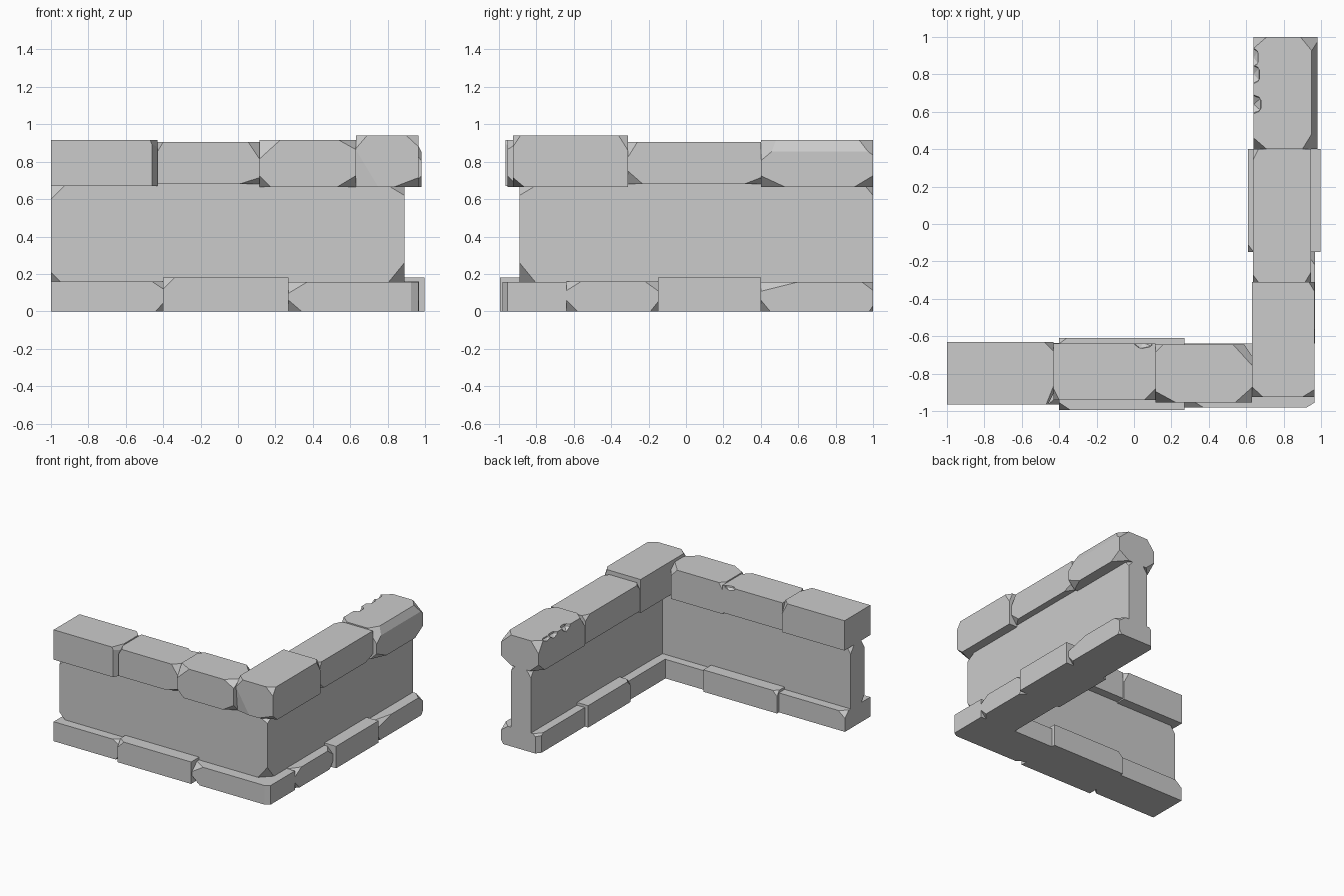
import bpy, bmesh
from mathutils import Vector, Matrix

if "Cube" in bpy.data.objects:
    bpy.data.objects.remove(bpy.data.objects["Cube"])


def finish(bm, name):
    bmesh.ops.recalc_face_normals(bm, faces=bm.faces)
    me = bpy.data.meshes.new(name)
    bm.to_mesh(me)
    bm.free()
    ob = bpy.data.objects.new(name, me)
    bpy.context.collection.objects.link(ob)
    return ob


def chip(bm, lo, hi, corner, *d):
    """Slice off one corner ('+-+') or edge ('0' = axis of that edge)."""
    s = [{'+': 1, '-': -1, '0': 0}[c] for c in corner]
    co = Vector([hi[i] if s[i] > 0 else lo[i] for i in range(3)])
    no = Vector([s[i] / d[i] if s[i] else 0 for i in range(3)])
    k = next(i for i in range(3) if s[i])
    co[k] -= s[k] * d[k]
    bmesh.ops.bisect_plane(bm, geom=bm.verts[:] + bm.edges[:] + bm.faces[:],
                           plane_co=co, plane_no=no, clear_outer=True)
    bmesh.ops.holes_fill(bm, edges=[e for e in bm.edges if e.is_boundary], sides=0)


def block(name, x, y, z, *chips):
    lo, hi = Vector((x[0], y[0], z[0])), Vector((x[1], y[1], z[1]))
    bm = bmesh.new()
    bmesh.ops.create_cube(bm, size=1, matrix=Matrix.Translation((lo + hi) / 2)
                          @ Matrix.Diagonal((*(hi - lo), 1)))
    for c in chips:
        chip(bm, lo, hi, *c)
    return finish(bm, name)


def notch(ob, co, size):
    """Bite a faceted gouge out of a block edge."""
    bm = bmesh.new()
    bmesh.ops.create_icosphere(bm, subdivisions=1, radius=1,
                               matrix=Matrix.Translation(co) @ Matrix.Diagonal((*size, 1)))
    cutter = finish(bm, "notch_cutter")
    cutter.hide_render = True
    cutter.hide_viewport = True
    m = ob.modifiers.new("notch", 'BOOLEAN')
    m.operation, m.solver, m.object = 'DIFFERENCE', 'EXACT', cutter


# L-shaped wall panel
bm = bmesh.new()
outline = [(-1, -.89), (.89, -.89), (.89, 1), (.71, 1), (.71, -.71), (-1, -.71)]
face = bm.faces.new([bm.verts.new((x, y, .15)) for x, y in outline])
top = bmesh.ops.extrude_face_region(bm, geom=[face])
bmesh.ops.translate(bm, vec=(0, 0, .53),
                    verts=[v for v in top["geom"] if isinstance(v, bmesh.types.BMVert)])
lo, hi = (-1, -.89, .15), (.89, 1, .68)
for c in [("+--", .09, .09, .11), ("+-+", .1, .1, .06), ("--+", .08, .05, .08),
          ("---", .06, .05, .06), ("+++", .05, .05, .06)]:
    chip(bm, lo, hi, *c)
chip(bm, (-1, -.89, .15), (.89, -.71, .68), "-++", .05, .05, .07)
finish(bm, "wall_panel")

# Coping stones, front arm
block("coping_left", (-1, -.43), (-.965, -.63), (.67, .915),
      ("+-+", .04, .1, .09), ("+-0", .03, .06, 1), ("+++", .05, .05, .1))
c2 = block("coping_front_middle", (-.43, .115), (-.94, -.64), (.68, .905),
           ("+-+", .06, .06, .09), ("+--", .11, .06, .035), ("--+", .03, .06, .05))
notch(c2, (.05, -.635, .91), (.06, .035, .035))
block("coping_front_right", (.115, .63), (-.955, -.645), (.665, .915),
      ("--+", .11, .06, .1), ("---", .06, .06, .06), ("+-+", .09, .08, .05),
      ("+--", .1, .06, .06), ("+++", .1, .11, .1), ("++0", .04, .06, 1),
      ("-++", .04, .04, .06))

# Corner coping stone
block("coping_corner", (.63, .965), (-.925, -.31), (.665, .94),
      ("--+", .06, .055, .07), ("+-+", .065, .04, .06), ("+--", .13, .06, .05),
      ("---", .12, .02, .2), ("+++", .03, .05, .08))

# Coping stones, side arm
block("coping_side_middle", (.635, .945), (-.31, .4), (.68, .905),
      ("+--", .05, .08, .07), ("+-+", .03, .05, .08), ("++-", .06, .09, .035),
      ("--+", .03, .04, .05), ("-++", .03, .06, .04))
c6 = block("coping_back", (.64, .98), (.4, 1), (.665, .915),
           ("+0+", .03, 1, .06), ("+-+", .08, .13, .11), ("+--", .06, .13, .06),
           ("+++", .09, .11, .08), ("++-", .09, .1, .06), ("--+", .07, .06, .09),
           ("-++", .07, .06, .09), ("-+-", .08, .08, .07))
for y, s in [(.64, .05), (.8, .04), (.89, .03)]:
    notch(c6, (.64, y, .92), (s, .06, s))

# Base stones, front arm
block("base_left", (-1, -.4), (-.965, -.635), (0, .16),
      ("+-+", .06, .05, .04), ("+--", .04, .05, .045), ("-++", .06, .05, .05))
block("base_front_middle", (-.4, .27), (-.995, -.61), (0, .18),
      ("--+", .06, .04, .06), ("-++", .04, .03, .04))
block("base_corner", (.27, .965), (-.98, -.64), (0, .157),
      ("--+", .1, .06, .06), ("---", .07, .05, .06), ("+-0", .04, .025, 1))

# Base stones, side arm
block("base_side_front", (.635, .968), (-.64, -.15), (0, .16),
      ("+-+", .06, .08, .05), ("+--", .05, .06, .06), ("++-", .05, .04, .05),
      ("+++", .05, .07, .05))
block("base_side_middle", (.61, .997), (-.15, .4), (0, .18), ("--+", .03, .04, .04))
block("base_back", (.64, .98), (.4, 1), (0, .157),
      ("+-+", .05, .2, .05), ("+--", .05, .05, .06), ("+++", .06, .06, .045),
      ("-++", .05, .06, .05), ("-+0", .03, .04, 1), ("++-", .02, .02, .03))
